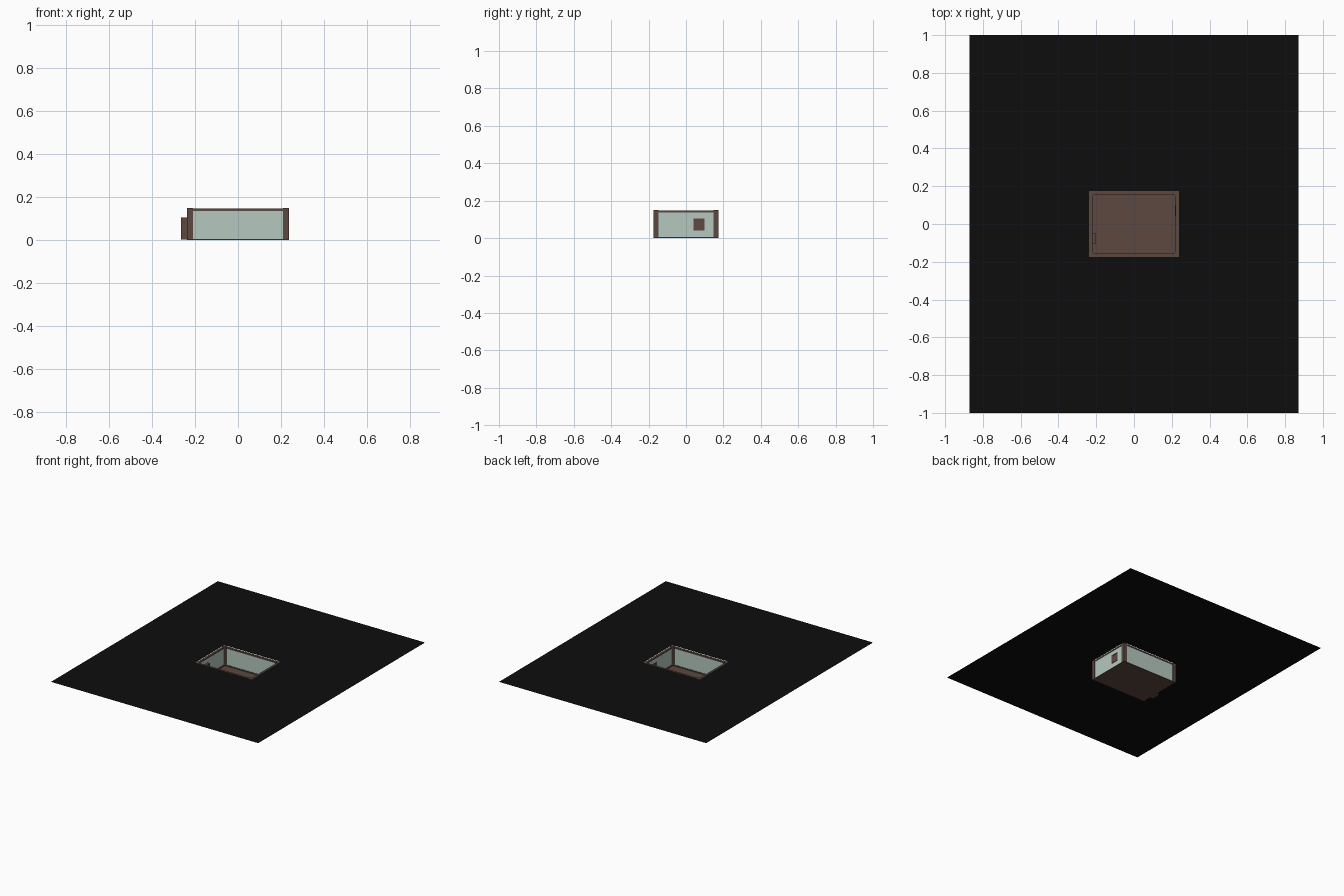
import bpy, bmesh

if "Cube" in bpy.data.objects:
    bpy.data.objects.remove(bpy.data.objects["Cube"])


def mat(name, c):
    m = bpy.data.materials.new(name)
    m.diffuse_color = (*c, 1)
    m.use_nodes = True
    m.node_tree.nodes["Principled BSDF"].inputs["Base Color"].default_value = m.diffuse_color
    return m


BLACK = mat("black", (0.004, 0.004, 0.004))
BROWN = mat("brown", (0.107, 0.065, 0.051))
GREEN = mat("pale_green", (0.46, 0.58, 0.52))

HX, HY, TOP = 0.237, 0.174, 0.15      # outer half sizes and height of the room
IX, IY = 0.222, 0.159                 # inner wall faces


def finish(name, bm, m):
    bmesh.ops.recalc_face_normals(bm, faces=bm.faces)
    me = bpy.data.meshes.new(name)
    bm.to_mesh(me)
    bm.free()
    me.materials.append(m)
    ob = bpy.data.objects.new(name, me)
    bpy.context.collection.objects.link(ob)
    return ob


def box(name, x, y, z, m):
    bm = bmesh.new()
    bmesh.ops.create_cube(bm, size=1)
    for v in bm.verts:
        for i, (a, b) in enumerate((x, y, z)):
            v.co[i] = a if v.co[i] < 0 else b
    return finish(name, bm, m)


def prism(name, pts, z0, z1, m):
    bm = bmesh.new()
    f = bm.faces.new([bm.verts.new((x, y, z0)) for x, y in pts])
    r = bmesh.ops.extrude_face_region(bm, geom=[f])
    for v in r["geom"]:
        if isinstance(v, bmesh.types.BMVert):
            v.co.z = z1
    return finish(name, bm, m)


def ring(name, ox, oy, ix, iy, z, m):
    """Flat rectangular sheet with a rectangular hole."""
    bm = bmesh.new()
    sg = ((-1, -1), (1, -1), (1, 1), (-1, 1))
    o = [bm.verts.new((a * ox, b * oy, z)) for a, b in sg]
    n = [bm.verts.new((a * ix, b * iy, z)) for a, b in sg]
    for i in range(4):
        j = (i + 1) % 4
        bm.faces.new((o[i], o[j], n[j], n[i]))
    return finish(name, bm, m)


# black surround level with the wall tops, open over the room
ring("surround", 0.87, 1.0, HX, HY, TOP, BLACK)

# floor slab
box("floor", (-HX + 0.003, HX - 0.003), (-HY + 0.003, HY - 0.003), (0, 0.006), BROWN)

# walls with capping trim and skirting
WX, WY = HX - 0.003, HY - 0.003
for s, n in ((-1, "front"), (1, "back")):
    y = sorted((s * IY, s * WY))
    box(n + "_wall", (-WX, WX), y, (0.002, 0.137), GREEN)
    box(n + "_trim", (-HX, HX), sorted((s * (IY - 0.002), s * HY)), (0.137, 0.147), BROWN)
    box(n + "_skirting", (-IX, IX), sorted((s * (IY - 0.003), s * IY)), (0.004, 0.014), BROWN)
for s, n in ((-1, "left"), (1, "right")):
    x = sorted((s * IX, s * WX))
    box(n + "_wall", x, (-IY, IY), (0.002, 0.137), GREEN)
    box(n + "_trim", sorted((s * (IX - 0.002), s * HX)), (-IY, IY), (0.137, 0.147), BROWN)
    box(n + "_skirting", sorted((s * (IX - 0.003), s * IX)), (-IY, IY), (0.004, 0.014), BROWN)

# corner posts with the inner corner chamfered
for sx in (-1, 1):
    for sy in (-1, 1):
        w, c = 0.027, 0.010
        pts = [(HX, HY), (HX - w, HY), (HX - w, HY - w + c),
               (HX - w + c, HY - w), (HX, HY - w)]
        prism("corner_post", [(sx * x, sy * y) for x, y in pts], 0, TOP, BROWN)

# door in the left wall: jambs, lintel, sill and leaf
DX = (-0.265, -0.203)
for y in ((-0.107, -0.099), (-0.055, -0.047)):
    box("door_jamb", DX, y, (0.004, 0.105), BROWN)
box("door_lintel", DX, (-0.099, -0.055), (0.096, 0.105), BROWN)
box("door_sill", DX, (-0.099, -0.055), (0.004, 0.010), BROWN)
box("door_leaf", (-0.259, -0.210), (-0.099, -0.055), (0.010, 0.096), BROWN)

# shuttered window in the right wall
VX = (0.217, HX)
for y in ((0.040, 0.047), (0.093, 0.100)):
    box("window_side", VX, y, (0.040, 0.106), BROWN)
for z in ((0.040, 0.047), (0.099, 0.106)):
    box("window_rail", VX, (0.047, 0.093), z, BROWN)
box("window_panel", (0.220, 0.235), (0.047, 0.093), (0.047, 0.099), BROWN)
